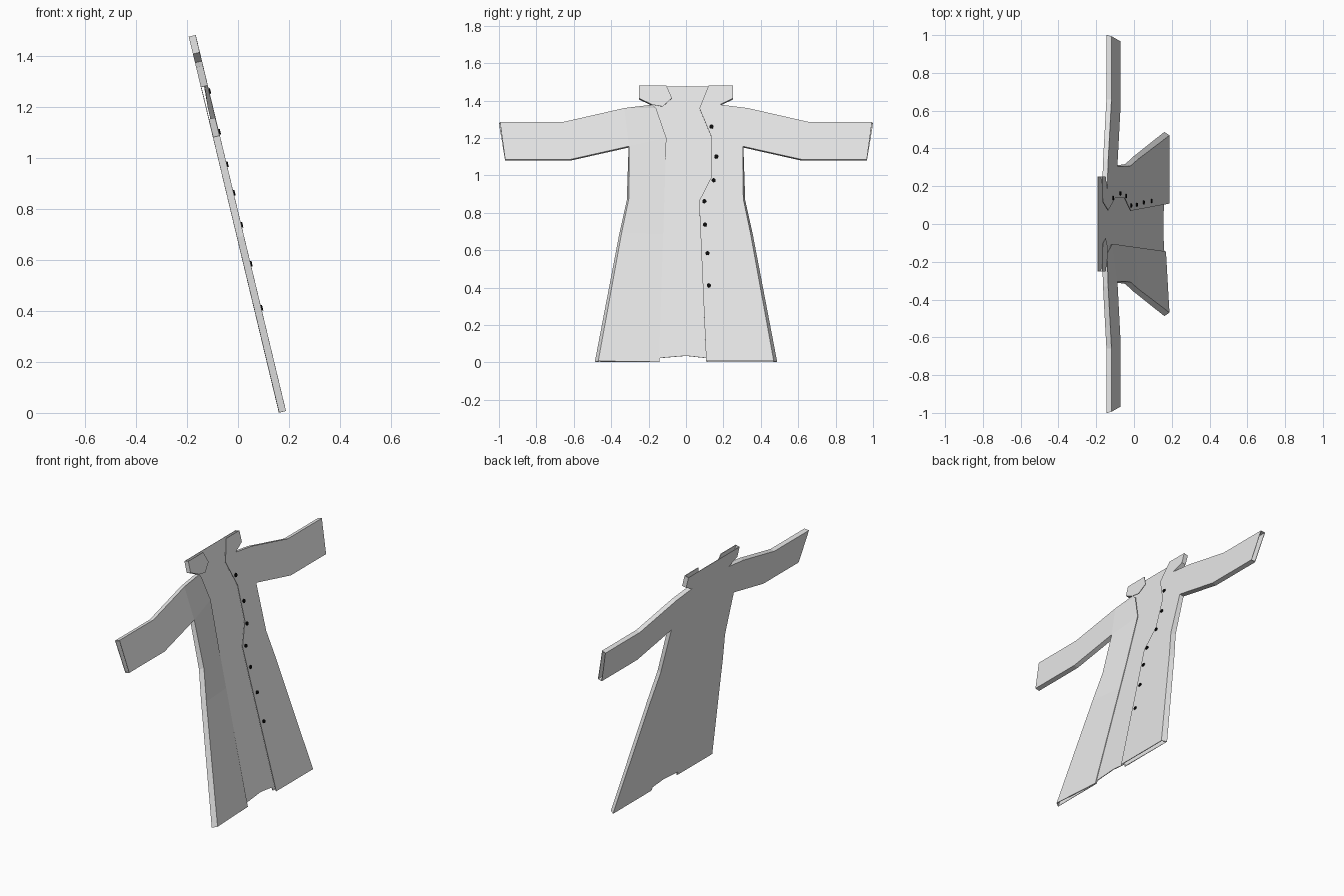
import bpy, bmesh, math
from mathutils import Vector

if "Cube" in bpy.data.objects:
    bpy.data.objects.remove(bpy.data.objects["Cube"])

SLOPE = 0.24
NORMAL = Vector((1, 0, SLOPE)).normalized()
HALF = 0.0125          # half depth of the hollow coat


def material(name, value):
    m = bpy.data.materials.new(name)
    m.diffuse_color = (value, value, value, 1)
    m.use_nodes = True
    m.node_tree.nodes["Principled BSDF"].inputs["Base Color"].default_value = m.diffuse_color
    return m


cloth = material("pale grey cloth", 0.8)
black = material("black button", 0.003)


def place(y, z, off):
    """Point on the leaning plane, pushed forward by off."""
    return Vector((0.175 - SLOPE * z, y, z)) + NORMAL * off


# Half silhouette: collar top, neck, shoulder, sleeve, armpit, side, hem
half = [(0.25, 1.477), (0.25, 1.41), (0.18, 1.375), (0.33, 1.355), (0.66, 1.28),
        (1.0, 1.28), (0.967, 1.083), (0.62, 1.083), (0.306, 1.153),
        (0.315, 0.87), (0.355, 0.69), (0.486, 0.004)]
inset = [0] * 5 + [0.006, 0, 0, 0.002, 0.010, 0.012, 0.018]
CUFF = 5               # open edge at the sleeve end

bm = bmesh.new()


def face(points):
    bm.faces.new([bm.verts.new(p) for p in points])


# Back sheet, whole silhouette with a slightly arched hem
back = [place(y, z, -HALF) for y, z in half]
hem = [place(y, z, -HALF) for y, z in
       [(0.11, 0.006), (0.108, 0.026), (0, 0.038), (-0.14, 0.026), (-0.143, 0.006)]]
face(back + hem + [place(-y, z, -HALF) for y, z in reversed(half)])

# Side walls; cuffs and hem stay open
fronts = {}
for s in (1, -1):
    f = [place(s * (y - d), z, HALF) for (y, z), d in zip(half, inset)]
    b = [place(s * y, z, -HALF) for y, z in half]
    fronts[s] = f
    for i in range(len(half) - 1):
        if i != CUFF:
            face([b[i], b[i + 1], f[i + 1], f[i]])

# Buttoned front with its lapel and collar flap
edge = [(0.108, 0.004), (0.07, 0.86), (0.137, 0.99), (0.137, 1.2),
        (0.072, 1.355), (0.12, 1.477)]
face(fronts[1] + [place(y, z, HALF) for y, z in edge])

# Other front: sleeve, then a panel sloping in towards the lining
f = fronts[-1]
face(f[3:9])
inner = [place(y, z, o) for y, z, o in
         [(-0.16, 1.358, 0.006), (-0.105, 1.2, -0.004), (-0.116, 0.87, -0.008),
          (-0.122, 0.69, -0.008), (-0.145, 0.004, -0.007)]]
fold = [f[3]] + f[8:12]
face([f[2], f[3], inner[0]])
for i in range(4):
    face([fold[i], fold[i + 1], inner[i + 1], inner[i]])

# Other collar flap
face(f[:3] + [place(y, z, HALF) for y, z in
              [(-0.125, 1.365), (-0.075, 1.41), (-0.105, 1.477)]])

bmesh.ops.remove_doubles(bm, verts=bm.verts, dist=0.0005)
bmesh.ops.recalc_face_normals(bm, faces=bm.faces)
mesh = bpy.data.meshes.new("coat")
bm.to_mesh(mesh)
bm.free()
mesh.materials.append(cloth)
coat = bpy.data.objects.new("coat", mesh)
bpy.context.collection.objects.link(coat)
solid = coat.modifiers.new("cloth thickness", 'SOLIDIFY')
solid.thickness = 0.004
solid.offset = 0

# Buttons
turn = NORMAL.to_track_quat('Z', 'Y').to_euler()
for y, z in [(0.137, 1.257), (0.162, 1.097), (0.148, 0.97), (0.098, 0.858),
             (0.102, 0.733), (0.115, 0.58), (0.122, 0.408)]:
    bpy.ops.mesh.primitive_cylinder_add(vertices=10, radius=0.011, depth=0.009,
                                        location=place(y, z, HALF + 0.003), rotation=turn)
    bpy.context.object.name = "button"
    bpy.context.object.data.materials.append(black)
